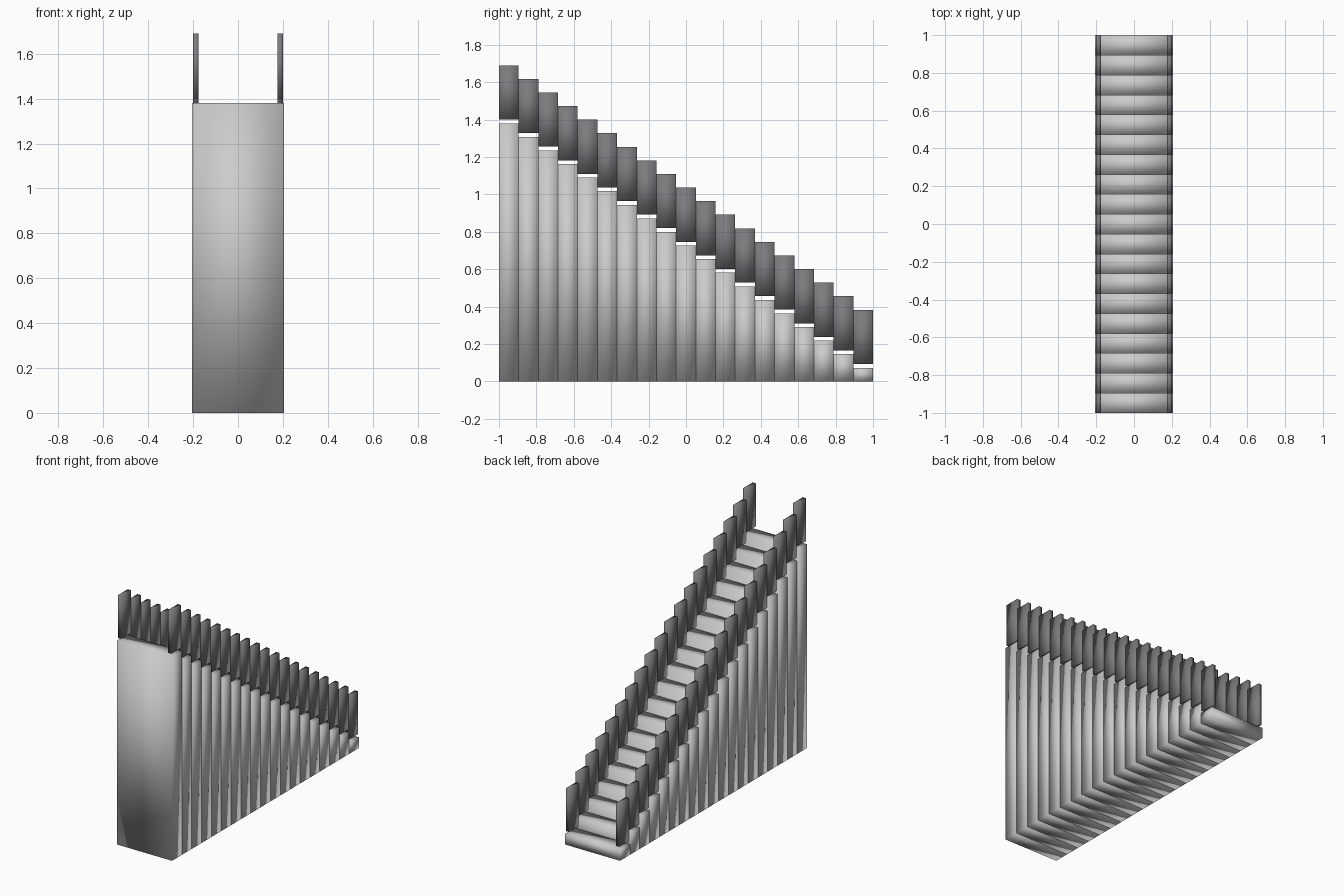
import bpy, bmesh
from mathutils import Matrix, Vector

if "Cube" in bpy.data.objects:
    bpy.data.objects.remove(bpy.data.objects["Cube"])

STEPS = 19
DEPTH = 2.0 / STEPS      # tread depth
RISE = 1.38 / STEPS      # height gained per step
HALF_W = 0.206
RAIL_IN, RAIL_OUT = 0.175, 0.20
GAP, RAIL_H = 0.02, 0.29

dark = bpy.data.materials.new("dark_rail")
dark.diffuse_color = (0.2, 0.2, 0.21, 1)
dark.use_nodes = True
dark.node_tree.nodes["Principled BSDF"].inputs["Base Color"].default_value = dark.diffuse_color


def add_box(bm, lo, hi):
    lo, hi = Vector(lo), Vector(hi)
    m = Matrix.Translation((lo + hi) / 2) @ Matrix.Diagonal((*(hi - lo), 1))
    bmesh.ops.create_cube(bm, size=1, matrix=m)


def finish(bm, name, mat=None):
    for f in bm.faces:
        f.smooth = True
    me = bpy.data.meshes.new(name)
    bm.to_mesh(me)
    bm.free()
    if mat:
        me.materials.append(mat)
    ob = bpy.data.objects.new(name, me)
    bpy.context.collection.objects.link(ob)
    return ob


# full-height step blocks and the right-hand rail panels above them
steps, rail = bmesh.new(), bmesh.new()
for i in range(STEPS):
    y1 = 1 - i * DEPTH
    y0 = y1 - DEPTH
    h = (i + 1) * RISE
    add_box(steps, (-HALF_W, y0, 0), (HALF_W, y1, h))
    add_box(rail, (RAIL_IN, y0, h + GAP), (RAIL_OUT, y1, h + GAP + RAIL_H))
finish(steps, "stair_steps")

# mirror the rail panels to the left side
rails = finish(rail, "side_rails", dark)
rails.modifiers.new("mirror", 'MIRROR').use_mirror_merge = False
